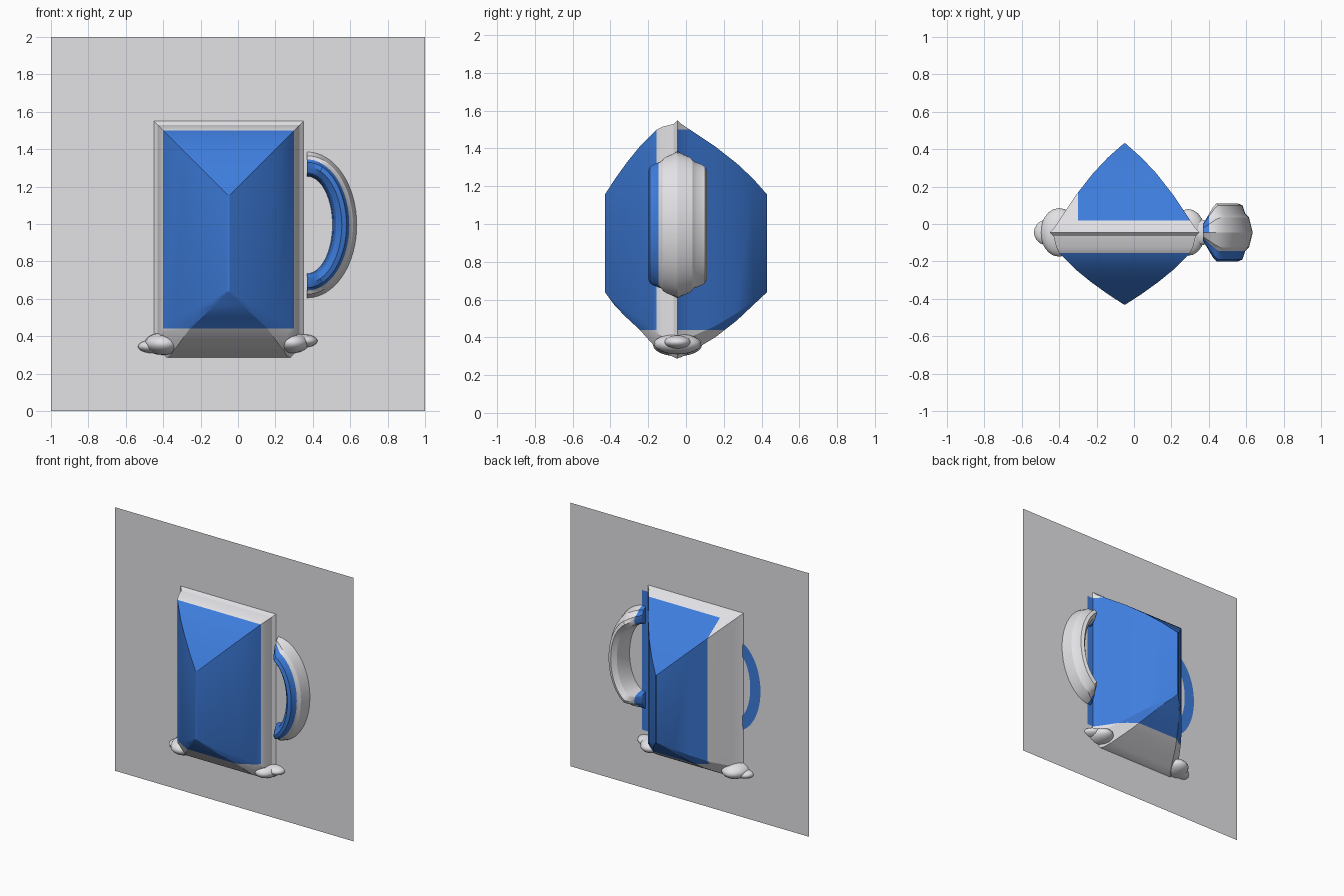
import bpy, bmesh, math
from mathutils import Vector

if "Cube" in bpy.data.objects:
    bpy.data.objects.remove(bpy.data.objects["Cube"], do_unlink=True)

SHEET_Y = -0.045
X0, X1, Z0, Z1 = -0.4, 0.3, 0.29, 1.5      # mug body outline
PAINT_Z = 0.44                             # lower limit of the blue
HX, HZ, RX, RZ = 0.37, 0.995, 0.185, 0.31  # handle arc


def material(name, colour):
    m = bpy.data.materials.new(name)
    m.use_nodes = True
    m.diffuse_color = (*colour, 1)
    bsdf = m.node_tree.nodes["Principled BSDF"]
    bsdf.inputs["Base Color"].default_value = (*colour, 1)
    bsdf.inputs["Roughness"].default_value = 0.8
    return m


MATS = [material("pale_grey", (0.76, 0.75, 0.78)),
        material("mug_blue", (0.048, 0.205, 0.72))]


def loft(name, rows, side, closed=False, cap=False, cuts=(), paint=None):
    """Skin rows of points, slice along the cuts, colour faces by a rule."""
    bm = bmesh.new()
    vs = [[bm.verts.new(p) for p in row] for row in rows]
    n = len(rows[0])
    for a, b in zip(vs, vs[1:]):
        for i in range(n if closed else n - 1):
            j = (i + 1) % n
            bm.faces.new((a[i], a[j], b[j], b[i]))
    if cap:
        bm.faces.new(vs[-1])
    for co, no in cuts:
        bmesh.ops.bisect_plane(bm, geom=bm.verts[:] + bm.edges[:] + bm.faces[:],
                               plane_co=co, plane_no=no, dist=1e-5)
    bmesh.ops.recalc_face_normals(bm, faces=bm.faces[:])
    if sum(f.normal.y * f.calc_area() for f in bm.faces) * side < 0:
        bmesh.ops.reverse_faces(bm, faces=bm.faces[:])
    for f in bm.faces:
        if paint:
            f.material_index = int(paint(f.calc_center_median()))
    me = bpy.data.meshes.new(name)
    bm.to_mesh(me)
    bm.free()
    ob = bpy.data.objects.new(name, me)
    bpy.context.collection.objects.link(ob)
    for m in MATS:
        me.materials.append(m)
    smooth(ob)
    return ob


def smooth(ob):
    bpy.ops.object.select_all(action="DESELECT")
    ob.select_set(True)
    bpy.context.view_layer.objects.active = ob
    bpy.ops.object.shade_smooth_by_angle(angle=math.radians(28))


def rect(x0, x1, z0, z1, y):
    return [[(x0, y, z0), (x1, y, z0)], [(x0, y, z1), (x1, y, z1)]]


# Backing sheet
loft("backing_sheet", rect(-1, 1, 0, 2, SHEET_Y), -1)


# Mug body halves: nested outlines rising to a ridge
def body_ring(inset, bottom, depth, side):
    x0, x1, z0, z1 = X0 + inset, X1 - inset, Z0 + bottom, Z1 - inset
    k = max(0, 1 - max(inset, 0) / 0.35)
    cx, cz = 0.07 * k, 0.08 * k
    y = SHEET_Y + side * depth
    outline = [(x0 + cx, z0), (x1 - cx, z0), (x1, z0 + cz),
               (x1, z1), (x0, z1), (x0, z0 + cz)]
    return [(x, y, z) for x, z in outline]


def in_body(c, x0, x1):
    return x0 < c.x < x1 and PAINT_Z < c.z < Z1


# each entry: side inset, bottom inset, depth from the sheet
FRONT = [(-.05, -.005, 0), (-.03, .005, .02), (-.015, .035, .08), (0, .05, .11),
         (.09, .15, .20), (.17, .21, .265), (.26, .275, .33), (.345, .35, .385)]
BACK = [(-.05, 0, 0), (-.03, .005, .02), (0, .03, .065), (.09, .11, .20),
        (.18, .20, .315), (.26, .28, .40), (.345, .35, .475)]
X_AXIS, Z_AXIS = Vector((1, 0, 0)), Vector((0, 0, 1))
z_cut = (Z_AXIS * PAINT_Z, Z_AXIS)
top_cut = (Z_AXIS * Z1, Z_AXIS)

loft("mug_body_front", [body_ring(*p, -1) for p in FRONT], -1, True, True,
     [z_cut, top_cut, (X_AXIS * X0, X_AXIS), (X_AXIS * X1, X_AXIS)],
     lambda c: in_body(c, X0, X1))
loft("mug_body_back", [body_ring(*p, 1) for p in BACK], 1, True, True,
     [z_cut, top_cut, (X_AXIS * -X1, X_AXIS), (X_AXIS * -X0, X_AXIS)],
     lambda c: in_body(c, -X1, -X0))


# Handle halves: a rounded section swept round a half ellipse
SECTION = [(-.05, 0), (-.045, .07), (-.03, .125), (0, .155), (.025, .145),
           (.04, .10), (.06, .08), (.08, 0)]
STEPS = 32


def arc_row(a, section, side, mirror=1):
    taper = min(1, 0.3 + 2 * math.cos(a))
    return [(mirror * (HX + (RX + u) * math.cos(a)), SHEET_Y + side * d * taper,
             HZ + (RZ + u) * math.sin(a)) for u, d in section]


def arc(section, side, mirror=1):
    return [arc_row(math.pi * (i / STEPS - 0.5), section, side, mirror)
            for i in range(STEPS + 1)]


def on_blue_arc(c):
    return math.hypot((c.x - HX) / (RX + .041), (c.z - HZ) / (RZ + .041)) < 1


loft("handle_front", arc(SECTION, -1), -1, paint=on_blue_arc)
loft("handle_back", arc(SECTION, 1), 1, cuts=[(X_AXIS * -X0, X_AXIS)],
     paint=lambda c: c.x < -X0)

# Handle end caps
for label, a in (("lower", -math.pi / 2), ("upper", math.pi / 2)):
    for word, side in (("front", -1), ("back", 1)):
        row = arc_row(a, SECTION, side)
        loft(f"handle_{label}_cap_{word}",
             [row, [(x, SHEET_Y, z) for x, y, z in row]], side, paint=lambda c: True)

# Flat painted pieces on the back of the sheet
loft("painted_handle_back", arc([(-.045, .003), (.041, .003)], 1, -1), 1,
     paint=lambda c: True)
loft("painted_strip_back", rect(X1, -X0, PAINT_Z, Z1, SHEET_Y + .003), 1,
     paint=lambda c: True)

# Swollen lumps at both ends of the foot
LUMPS = {"foot_lump_right": ((-.40, .36), (.10, .13, .06)),
         "foot_tip_right": ((-.46, .345), (.075, .07, .035)),
         "foot_lump_left": ((.29, .365), (.09, .125, .055)),
         "foot_tip_left": ((.35, .375), (.075, .07, .035))}
for name, ((x, z), radii) in LUMPS.items():
    bpy.ops.mesh.primitive_uv_sphere_add(segments=20, ring_count=12, radius=1,
                                         location=(x, SHEET_Y, z))
    ob = bpy.context.object
    ob.name = name
    ob.scale = radii
    ob.data.materials.append(MATS[0])
    smooth(ob)
